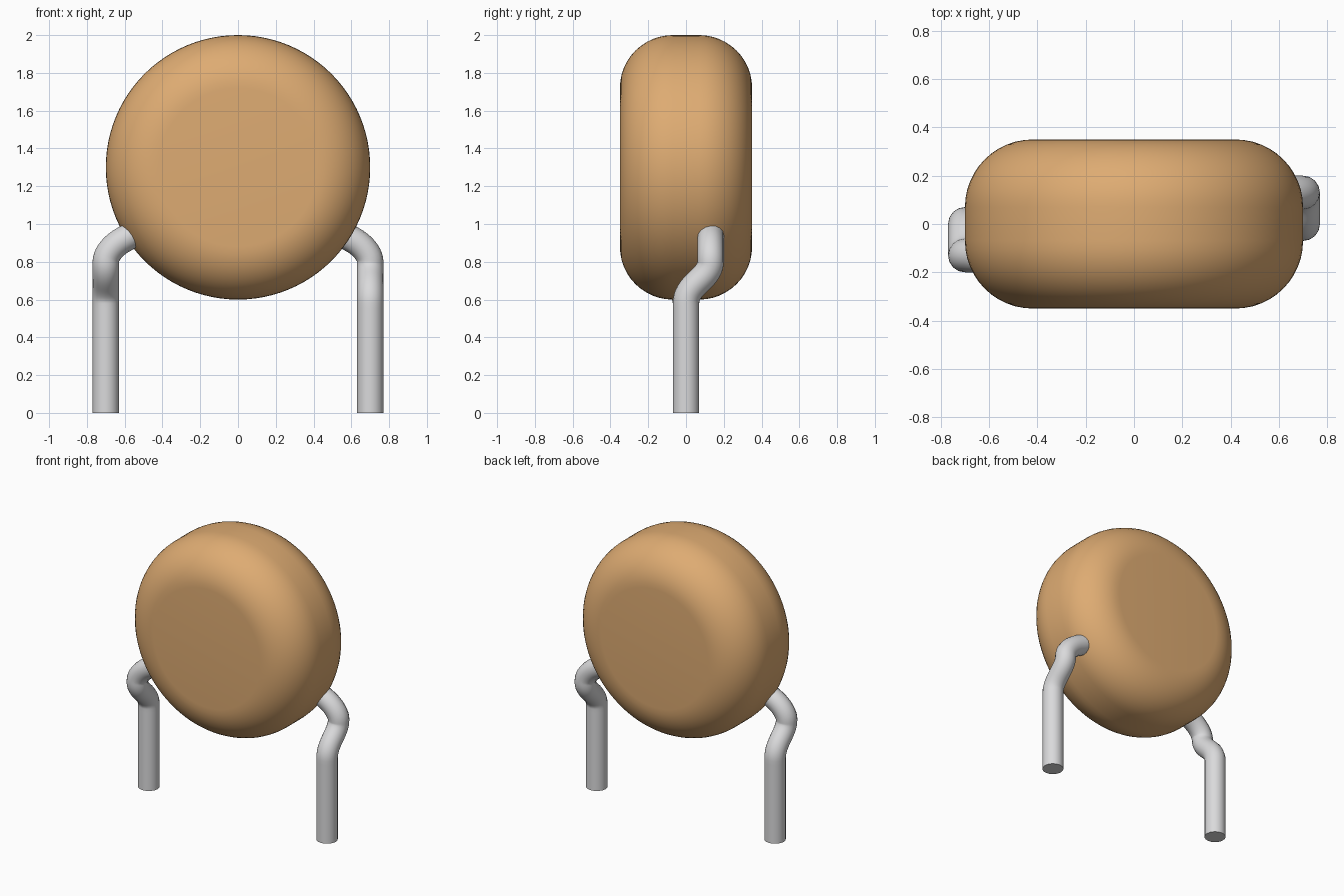
import bpy, bmesh, math
from mathutils import Vector, Matrix

if "Cube" in bpy.data.objects:
    bpy.data.objects.remove(bpy.data.objects["Cube"], do_unlink=True)


def make_material(name, rgb):
    mat = bpy.data.materials.new(name)
    mat.use_nodes = True
    colour = (*rgb, 1)
    mat.diffuse_color = colour
    mat.node_tree.nodes["Principled BSDF"].inputs["Base Color"].default_value = colour
    return mat


def select_only(obj):
    bpy.ops.object.select_all(action='DESELECT')
    obj.select_set(True)
    bpy.context.view_layer.objects.active = obj


tan = make_material("tan ceramic", (0.73, 0.41, 0.17))
metal = make_material("light grey metal", (0.70, 0.70, 0.71))

RADIUS, HALF, FILLET, CENTRE = 0.7, 0.35, 0.28, 1.3


# Rounded disc body: a filleted profile spun around the y axis
def build_body():
    arc = [math.radians(90 * i / 12) for i in range(13)]
    half = [(RADIUS - FILLET + FILLET * math.cos(a),
             HALF - FILLET + FILLET * math.sin(a)) for a in arc]
    half.append((0, HALF))
    profile = [(r, -y) for r, y in reversed(half)] + half
    bm = bmesh.new()
    verts = [bm.verts.new((r, y, 0)) for r, y in profile]
    edges = [bm.edges.new(pair) for pair in zip(verts, verts[1:])]
    bmesh.ops.spin(bm, geom=verts + edges, cent=(0, 0, 0), axis=(0, 1, 0),
                   angle=math.tau, steps=96, use_duplicate=False)
    bmesh.ops.remove_doubles(bm, verts=bm.verts, dist=0.0001)
    bmesh.ops.recalc_face_normals(bm, faces=bm.faces)
    mesh = bpy.data.meshes.new("disc_body")
    bm.to_mesh(mesh)
    bm.free()
    body = bpy.data.objects.new("disc_body", mesh)
    bpy.context.collection.objects.link(body)
    body.location.z = CENTRE
    mesh.materials.append(tan)
    select_only(body)
    bpy.ops.object.shade_smooth_by_angle(angle=math.radians(40))


# Bent wire lead: each point is a position and its handle offset
LEAD_PATH = [
    ((0.7, 0, 0), (0, 0, 0.1)),
    ((0.7, 0, 0.58), (0, 0, 0.05)),
    ((0.7, 0.065, 0.695), (0, 0.03, 0.028)),
    ((0.7, 0.13, 0.80), (0, 0, 0.045)),
    ((0.61, 0.13, 0.915), (-0.04, 0, 0.022)),
    ((0.50, 0.13, 0.975), (-0.03, 0, 0.016)),
]


def build_lead(name, turn):
    curve = bpy.data.curves.new(name, 'CURVE')
    curve.dimensions = '3D'
    curve.bevel_depth = 0.07
    curve.bevel_resolution = 6
    curve.resolution_u = 10
    curve.use_fill_caps = True
    spline = curve.splines.new('BEZIER')
    spline.bezier_points.add(len(LEAD_PATH) - 1)
    spin = Matrix.Rotation(turn, 3, 'Z')
    for point, (co, handle) in zip(spline.bezier_points, LEAD_PATH):
        co, handle = spin @ Vector(co), spin @ Vector(handle)
        point.handle_left_type = point.handle_right_type = 'FREE'
        point.co = co
        point.handle_left = co - handle
        point.handle_right = co + handle
    lead = bpy.data.objects.new(name, curve)
    bpy.context.collection.objects.link(lead)
    curve.materials.append(metal)
    select_only(lead)
    bpy.ops.object.convert(target='MESH')
    bpy.ops.object.shade_smooth_by_angle(angle=math.radians(40))


build_body()
build_lead("left_lead", 0)
build_lead("right_lead", math.pi)
